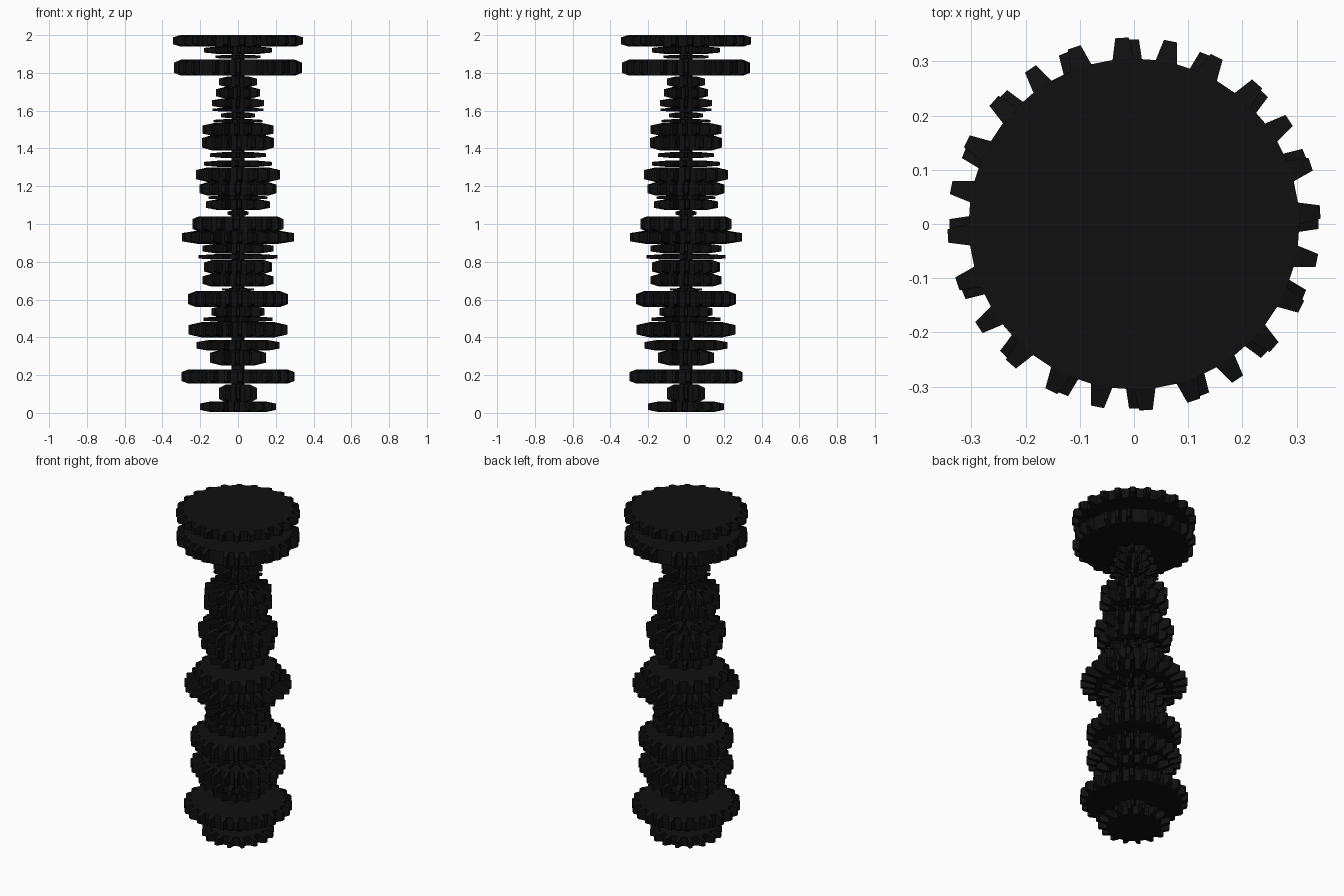
import bpy, bmesh, math
from mathutils import Vector

black = bpy.data.materials.new("black_metal")
black.diffuse_color = (0.005, 0.005, 0.005, 1)


def finish(bm, name):
    bmesh.ops.recalc_face_normals(bm, faces=bm.faces[:])
    mesh = bpy.data.meshes.new(name)
    bm.to_mesh(mesh)
    bm.free()
    mesh.materials.append(black)
    ob = bpy.data.objects.new(name, mesh)
    bpy.context.collection.objects.link(ob)
    return ob


def gear(name, z0, z1, root, tip, slots, phase=0.0, skip=0):
    """Disc whose alternate side faces are pulled out into tapered teeth."""
    bm = bmesh.new()
    sides = slots * 2
    bmesh.ops.create_cone(bm, cap_ends=True, segments=sides,
                          radius1=root, radius2=root, depth=z1 - z0)
    walls = [f for f in bm.faces if abs(f.normal.z) < 0.5]

    def angle(f):
        c = f.calc_center_median()
        return math.atan2(c.y, c.x) % math.tau
    walls.sort(key=angle)
    first = angle(walls[0])
    teeth = [f for i, f in enumerate(walls)
             if i % 2 == 0 and not (skip and (i // 2) % skip == 1)]
    out = bmesh.ops.extrude_discrete_faces(bm, faces=teeth)["faces"]
    for f in out:
        c = f.calc_center_median()
        d = Vector((c.x, c.y, 0)).normalized()
        for v in f.verts:
            v.co = c + (v.co - c) * 0.62 + d * (tip - c.xy.length)
    ob = finish(bm, name)
    ob.location.z = (z0 + z1) / 2
    ob.rotation_euler.z = math.radians(phase) - first
    return ob


# Central shaft
bm = bmesh.new()
bmesh.ops.create_cone(bm, cap_ends=True, segments=16, radius1=0.035,
                      radius2=0.035, depth=1.96)
finish(bm, "shaft").location.z = 1.0

# Stacked gears, bottom to top: z bottom, z top, root radius, tip radius
stack = [
    (0.005, 0.06, 0.150, 0.200), (0.055, 0.15, 0.065, 0.100),
    (0.155, 0.23, 0.262, 0.300), (0.25, 0.335, 0.085, 0.147),
    (0.33, 0.385, 0.160, 0.220), (0.40, 0.48, 0.195, 0.262),
    (0.482, 0.51, 0.100, 0.182), (0.505, 0.565, 0.090, 0.140),
    (0.56, 0.645, 0.222, 0.264), (0.645, 0.66, 0.045, 0.085),
    (0.67, 0.735, 0.145, 0.187), (0.735, 0.81, 0.135, 0.180),
    (0.812, 0.84, 0.125, 0.210), (0.845, 0.895, 0.120, 0.187),
    (0.895, 0.965, 0.215, 0.297), (0.96, 1.04, 0.210, 0.241),
    (1.045, 1.07, 0.040, 0.055), (1.075, 1.13, 0.115, 0.168),
    (1.13, 1.15, 0.100, 0.155), (1.15, 1.222, 0.160, 0.205),
    (1.222, 1.30, 0.160, 0.222), (1.303, 1.335, 0.110, 0.180),
    (1.35, 1.38, 0.085, 0.147), (1.39, 1.47, 0.140, 0.190),
    (1.465, 1.535, 0.125, 0.187), (1.535, 1.555, 0.070, 0.130),
    (1.56, 1.59, 0.055, 0.090), (1.595, 1.615, 0.075, 0.135),
    (1.615, 1.665, 0.080, 0.137), (1.665, 1.725, 0.070, 0.117),
    (1.725, 1.78, 0.060, 0.100), (1.875, 1.895, 0.075, 0.120),
    (1.90, 1.94, 0.105, 0.180),
]
for n, (z0, z1, root, tip) in enumerate(stack):
    slots = 24 if tip > 0.25 else 16 if tip > 0.17 else 12 if tip > 0.11 else 8
    gear(f"gear_{n + 1:02d}", z0, z1, root, tip, slots, phase=(n % 3 - 1) * 2.5)

# Large head gears: the lower one misses every fourth tooth
gear("lower_head_gear", 1.785, 1.87, 0.302, 0.340, 32, skip=4)
gear("top_head_gear", 1.94, 2.0, 0.305, 0.344, 24, phase=3.7)
